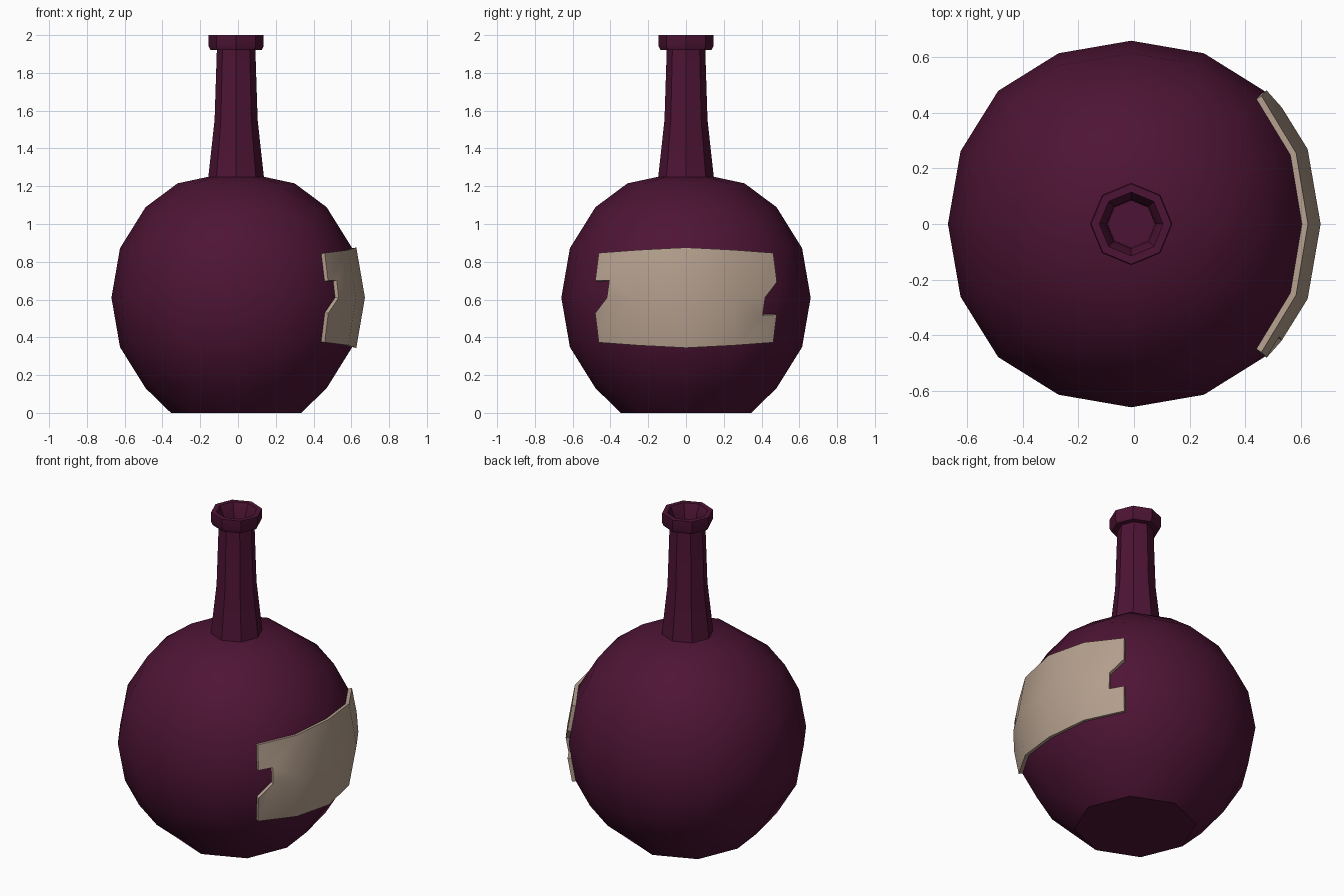
import bpy, bmesh, math
from mathutils import Vector

if "Cube" in bpy.data.objects:
    bpy.data.objects.remove(bpy.data.objects["Cube"])

CX, CZ, R = -0.01, 0.61, 0.66      # body centre and radius


def material(name, rgb):
    m = bpy.data.materials.new(name)
    m.diffuse_color = (*rgb, 1)
    m.use_nodes = True
    m.node_tree.nodes["Principled BSDF"].inputs["Base Color"].default_value = m.diffuse_color
    return m


def make_object(name, bm, mat):
    bmesh.ops.recalc_face_normals(bm, faces=bm.faces[:])
    mesh = bpy.data.meshes.new(name)
    bm.to_mesh(mesh)
    bm.free()
    ob = bpy.data.objects.new(name, mesh)
    bpy.context.collection.objects.link(ob)
    ob.location = (CX, 0, CZ)
    mesh.materials.append(mat)
    bpy.ops.object.select_all(action='DESELECT')
    ob.select_set(True)
    bpy.context.view_layer.objects.active = ob
    bpy.ops.object.shade_smooth_by_angle(angle=math.radians(35))
    return ob


glass = material("dark_glass", (0.075, 0.007, 0.035))
paper = material("paper", (0.46, 0.35, 0.27))

# Round body: a cube subdivided into a 16-sided ball
bpy.ops.mesh.primitive_cube_add(size=2)
cube = bpy.context.object
cube.modifiers.new("subdivide", 'SUBSURF').levels = 2
ball = cube.evaluated_get(bpy.context.evaluated_depsgraph_get())
bm = bmesh.new()
bm.from_mesh(ball.to_mesh())
bpy.data.objects.remove(cube)
scale = R / max(v.co.x for v in bm.verts)
bmesh.ops.scale(bm, vec=(scale,) * 3, verts=bm.verts[:])

# Patch of the ball that the label follows: rows -1..1, columns -2..2
patch = {}
for row in (-1, 0, 1):
    line = [v.co.copy() for v in bm.verts
            if v.co.x > 0.38 and round(v.co.z / 0.25) == row]
    line.sort(key=lambda c: c.y)
    for i, c in enumerate(line):
        patch[i - 2, row] = c

# Flat round base, and a round shoulder opened for the neck
shoulder, crown = [], None
for v in bm.verts:
    r = math.hypot(v.co.x, v.co.y)
    if abs(v.co.z) < 0.53:
        continue
    top = v.co.z > 0
    if r > 0.05:
        k = (0.31 if top else 0.345) / r
        v.co.x *= k
        v.co.y *= k
        if top:
            shoulder.append(v)
    elif top:
        crown = v
    v.co.z = 1.215 - CZ if top else -CZ
bmesh.ops.delete(bm, geom=[crown], context='VERTS')

# Eight-sided neck, lip and mouth continued from the shoulder
profile = [(0.147, 1.25), (0.114, 1.55), (0.102, 1.92), (0.135, 1.92),
           (0.145, 1.94), (0.145, 2.0), (0.115, 2.0), (0.088, 1.94),
           (0.085, 1.80)]
ring = sorted(shoulder, key=lambda v: math.atan2(v.co.y, v.co.x) % 6.28)
angles = [math.atan2(v.co.y, v.co.x) for v in ring]
for r, z in profile:
    nxt = [bm.verts.new((r * math.cos(a), r * math.sin(a), z - CZ)) for a in angles]
    for i in range(8):
        j = (i + 1) % 8
        bm.faces.new((ring[i], ring[j], nxt[j], nxt[i]))
    ring = nxt
bm.faces.new(ring)
make_object("bottle", bm, glass)

# Torn label: half is laid out in patch coordinates, then turned for the other
half = [
    [(-2, 1), (-1, 1), (-1, 0), (-1.67, 0), (-1.65, 0.37), (-2, 0.37)],
    [(-2, -0.34), (-1.67, 0), (-1, 0), (-1, -1), (-2, -1)],
    [(-1, 0), (-1, 1), (0, 1), (0, 0)],
    [(-1, -1), (-1, 0), (0, 0), (0, -1)],
]


def on_patch(u, v):
    i, j = min(math.floor(u), 1), min(math.floor(v), 0)
    s, t = u - i, v - j
    low = patch[i, j].lerp(patch[i + 1, j], s)
    high = patch[i, j + 1].lerp(patch[i + 1, j + 1], s)
    return low.lerp(high, t)


bm = bmesh.new()
for sign in (1, -1):
    for face in half:
        bm.faces.new([bm.verts.new(on_patch(sign * u, sign * v)) for u, v in face])
bmesh.ops.remove_doubles(bm, verts=bm.verts[:], dist=0.001)
bmesh.ops.recalc_face_normals(bm, faces=bm.faces[:])
if sum((f.normal.x for f in bm.faces)) < 0:
    bmesh.ops.reverse_faces(bm, faces=bm.faces[:])
# thicken outward from the glass
inner = bm.faces[:]
bm.normal_update()
normals = {v: v.normal.copy() for v in bm.verts}
rim = [e for e in bm.edges if e.is_boundary]
outer = {v: bm.verts.new(v.co + n * 0.022) for v, n in normals.items()}
for f in inner:
    bm.faces.new([outer[v] for v in f.verts])
for e in rim:
    a, b = e.verts
    bm.faces.new((a, b, outer[b], outer[a]))
make_object("label", bm, paper)
